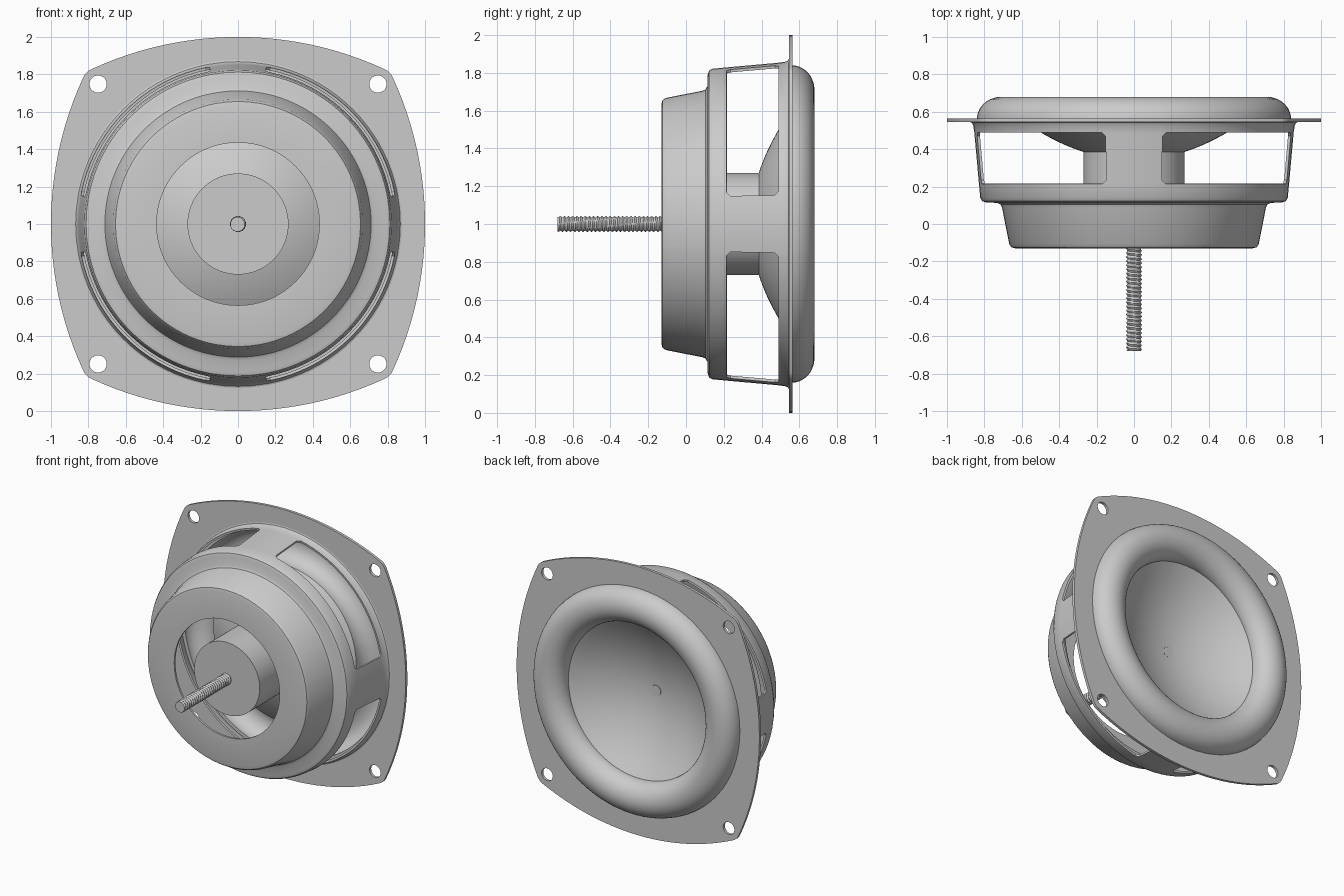
import bpy, bmesh, math

if "Cube" in bpy.data.objects:
    bpy.data.objects.remove(bpy.data.objects["Cube"])

# Column angles for one quarter: a rib, then a window with small corner cells
RIB, EDGE = 10.3, 11.7
QUARTER = [-RIB, -RIB / 2, 0, RIB / 2, RIB] + \
          [EDGE + (90 - 2 * EDGE) * k / 18 for k in range(19)]
PER = len(QUARTER)
ANGLES = [math.radians(q * 90 + a) for q in range(4) for a in QUARTER]


def finish(obj, thickness=0.0, angle=35):
    bpy.ops.object.select_all(action='DESELECT')
    obj.select_set(True)
    bpy.context.view_layer.objects.active = obj
    if thickness:
        mod = obj.modifiers.new("Shell", 'SOLIDIFY')
        mod.thickness = thickness
        mod.offset = -1
        bpy.ops.object.modifier_apply(modifier=mod.name)
    bpy.ops.object.shade_smooth_by_angle(angle=math.radians(angle))


def lathe(name, profile, thickness=0.0, window=None, wave=None, angles=ANGLES, angle=35):
    """Spin (radius, y) points round the y axis at z = 1; window = (low row, high row) to cut."""
    bm = bmesh.new()
    n = len(angles)
    rows = []
    for r, y in profile:
        row = []
        for a in angles:
            rr = wave(r, y, a) if wave else r
            row.append(bm.verts.new((rr * math.cos(a), y, 1 + rr * math.sin(a))))
        rows.append(row)
    for i in range(len(rows) - 1):
        for j in range(n):
            k = (j + 1) % n
            q = [rows[i][j], rows[i + 1][j], rows[i + 1][k], rows[i][k]]
            if window and window[0] <= i <= window[1] and j % PER >= 4:
                low, high = i == window[0], i == window[1]
                first, last = j % PER == 4, j % PER == PER - 1
                if not ((low or high) and (first or last)):
                    continue
                # keep a corner triangle so the window corners are softened
                c = (0 if low else 1) if first else (3 if low else 2)
                q = [q[c - 1], q[c], q[(c + 1) % 4]]
            bm.faces.new(q)
    bmesh.ops.remove_doubles(bm, verts=bm.verts, dist=1e-5)
    loose = [v for v in bm.verts if not v.link_faces]
    bmesh.ops.delete(bm, geom=loose, context='VERTS')
    mesh = bpy.data.meshes.new(name)
    bm.to_mesh(mesh)
    bm.free()
    obj = bpy.data.objects.new(name, mesh)
    bpy.context.collection.objects.link(obj)
    finish(obj, thickness, angle)
    return obj


# Basket: stepped cup with four windows
lathe("basket", [
    (.435, -.13), (.635, -.13), (.655, -.125), (.667, -.108), (.705, .085),
    (.712, .103), (.73, .113), (.79, .115), (.812, .122), (.822, .14),
    (.829, .215), (.831, .235), (.852, .47), (.854, .49), (.860, .53),
    (.868, .542), (.885, .548)], thickness=.015, window=(10, 12))

# Cone (shallow bowl) and rolled surround
cone = [(r, .342 + r * r / 1.687) for r in [.59 * k / 16 for k in range(17)]]
roll = [(.71 - .12 * math.cos(t), .56 + .11 * math.sin(t))
        for t in [math.pi * k / 20 for k in range(21)]]
lathe("cone_and_surround", cone + roll, thickness=.01)

# Central motor cylinder
lathe("motor_cylinder", [(0, -.13), (.27, -.13), (.27, .388)])

# Threaded rod
PITCH, Y0, Y1 = .022, -.68, .356


def thread(r, y, a):
    if r == 0:
        return 0
    t = (y / PITCH - a / math.tau) % 1
    return .034 + .009 * (1 - abs(2 * t - 1))


steps = 280
rod = [(.04, Y0 + (Y1 - Y0) * k / steps) for k in range(steps + 1)]
lathe("threaded_rod", [(0, Y0)] + rod + [(0, Y1)], wave=thread,
      angles=[math.tau * k / 24 for k in range(24)])

# Mounting flange: bowed square outline with rounded corners and holes
curve = bpy.data.curves.new("flange", 'CURVE')
curve.dimensions = '2D'
curve.fill_mode = 'BOTH'
curve.extrude = .01


def add_loop(points):
    s = curve.splines.new('POLY')
    s.points.add(len(points) - 1)
    for p, (x, y) in zip(s.points, points):
        p.co = (x, y, 0, 1)
    s.use_cyclic_u = True


def circle(cx, cy, r, n):
    add_loop([(cx + r * math.cos(math.tau * k / n), cy + r * math.sin(math.tau * k / n))
              for k in range(n)])


R = 1.868
side = []
for k in range(25):
    x = .785 - 1.57 * k / 24
    side.append((x, math.sqrt(R * R - x * x) - (R - 1)))
ax, ay = side[-1]
for k in range(1, 6):
    t = k / 6
    side.append(((1 - t) ** 2 * ax - 2 * t * (1 - t) * .8136 - t * t * ay,
                 (1 - t) ** 2 * ay + 2 * t * (1 - t) * .8136 - t * t * ax))
outline = []
for q in range(4):
    c, s = [(1, 0), (0, 1), (-1, 0), (0, -1)][q]
    outline += [(x * c - y * s, x * s + y * c) for x, y in side]
add_loop(outline)
circle(0, 0, .827, 96)
for sx in (-1, 1):
    for sy in (-1, 1):
        circle(sx * .748, sy * .748, .046, 32)
tmp = bpy.data.objects.new("flange_curve", curve)
bpy.context.collection.objects.link(tmp)
tmp.rotation_euler = (math.pi / 2, 0, 0)
tmp.location = (0, .555, 1)
bpy.ops.object.select_all(action='DESELECT')
tmp.select_set(True)
bpy.context.view_layer.objects.active = tmp
bpy.ops.object.convert(target='MESH')
flange = bpy.context.view_layer.objects.active
flange.name = "mounting_flange"
bm = bmesh.new()
bm.from_mesh(flange.data)
bmesh.ops.remove_doubles(bm, verts=bm.verts, dist=1e-5)
bmesh.ops.recalc_face_normals(bm, faces=bm.faces)
bm.to_mesh(flange.data)
bm.free()
finish(flange)
